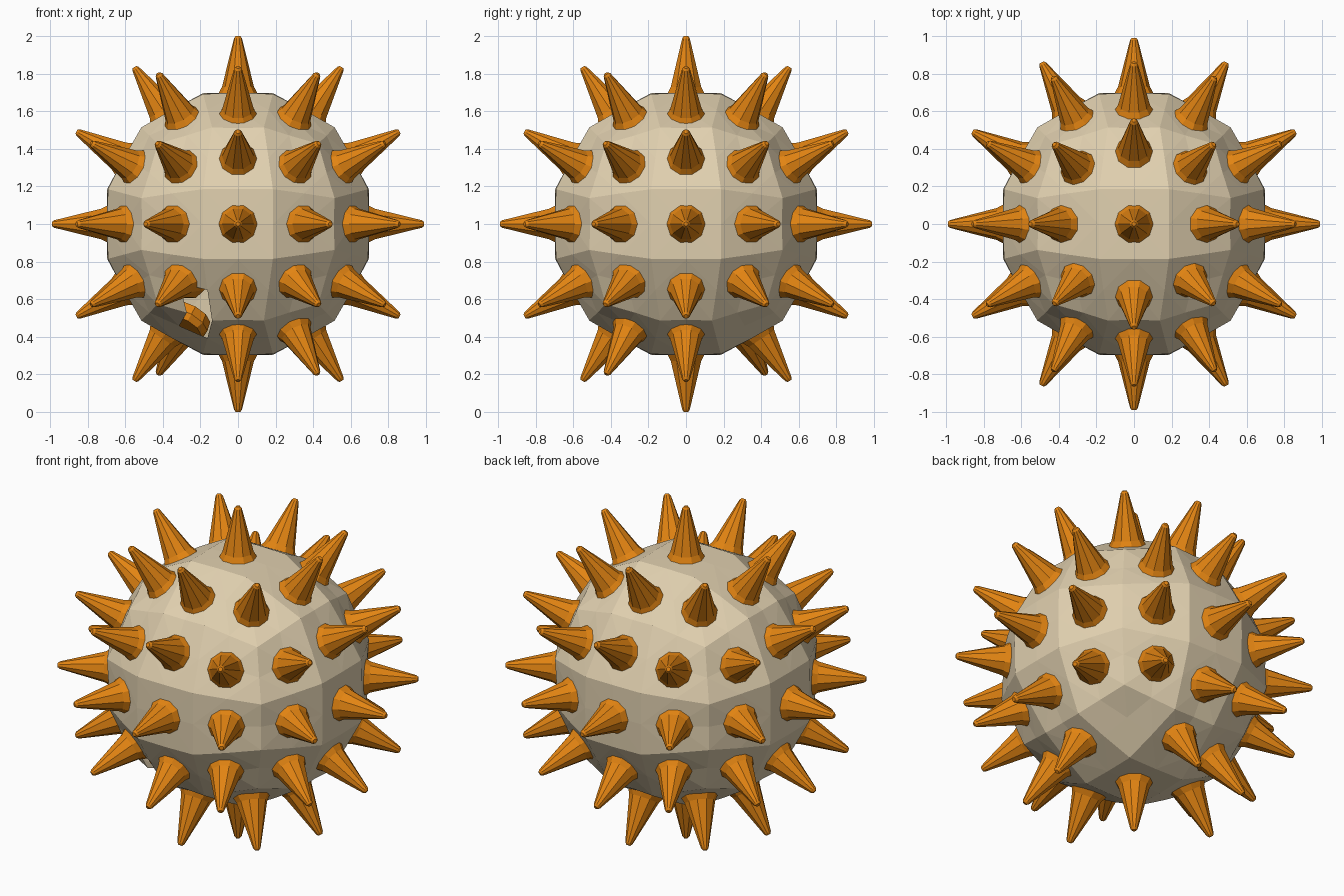
import bpy, bmesh, math
from mathutils import Vector

if "Cube" in bpy.data.objects:
    bpy.data.objects.remove(bpy.data.objects["Cube"])

C = Vector((0, 0, 1))


def material(name, col):
    m = bpy.data.materials.new(name)
    m.diffuse_color = (*col, 1)
    m.use_nodes = True
    m.node_tree.nodes["Principled BSDF"].inputs["Base Color"].default_value = m.diffuse_color
    return m


SHELL = material("pale tan", (0.75, 0.63, 0.43))
SPIKE = material("orange", (0.76, 0.23, 0.006))


def finish(bm, name, mat):
    me = bpy.data.meshes.new(name)
    bm.to_mesh(me)
    bm.free()
    me.materials.append(mat)
    ob = bpy.data.objects.new(name, me)
    bpy.context.collection.objects.link(ob)
    return ob


def frame(axis, sign):
    """Normal and two tangents of a cube side."""
    n, u, v = Vector(), Vector(), Vector()
    n[axis], u[(axis + 1) % 3], v[(axis + 2) % 3] = sign, 1, sign
    return n, u, v


SIDES = [frame(a, s) for a in range(3) for s in (-1, 1)]

# Body: rounded cube of 3 x 3 nearly flat panels per side, each split in four
bm = bmesh.new()
T = [math.tan(math.radians(15 * k)) for k in range(-3, 4)]
for n, u, v in SIDES:
    grid = []
    for i in range(7):
        row = []
        for j in range(7):
            r = 0.74 - 0.02 * (i % 2 + j % 2)    # panel middles sit lower
            row.append(bm.verts.new(C + (n + T[i] * u + T[j] * v).normalized() * r))
        grid.append(row)
    for i in range(6):
        for j in range(6):
            bm.faces.new((grid[i][j], grid[i + 1][j], grid[i + 1][j + 1], grid[i][j + 1]))
bmesh.ops.remove_doubles(bm, verts=bm.verts, dist=0.001)
# Broken opening low on the front left
hole = C + Vector((-0.2, -0.49, -0.5))
gap = [f for f in bm.faces if (f.calc_center_median() - hole).length < 0.14]
bmesh.ops.delete(bm, geom=gap, context='FACES')
bmesh.ops.triangulate(bm, faces=bm.faces)
finish(bm, "body_shell", SHELL)


def add_spike(bm, d, tip, stub=False):
    """Ten-sided spike with a flared collar, along direction d."""
    prof = [(0.60, 0.118), (0.655, 0.127), (0.69, 0.106), (0.73, 0.085),
            (tip - 0.012, 0.021), (tip, 0.012)]
    if stub:
        prof = prof[:3]
    q = d.to_track_quat('Z', 'Y')
    rings = []
    for h, r in prof:
        rings.append([bm.verts.new(C + q @ Vector((r * math.cos(a), r * math.sin(a), h)))
                      for a in (math.tau * k / 10 for k in range(10))])
    for lo, hi in zip(rings, rings[1:]):
        for k in range(10):
            m = (k + 1) % 10
            bm.faces.new((lo[k], lo[m], hi[m], hi[k]))
    bm.faces.new(rings[0][::-1])
    bm.faces.new(rings[-1])


# Spikes: one per body panel, nine on each side
bm = bmesh.new()
for n, u, v in SIDES:
    for i in (-1, 0, 1):
        for j in (-1, 0, 1):
            vertical = abs(n.z) > 0.5
            if i and j:
                t = 0.53 if vertical else 0.55
            else:
                t = 0.66 if vertical else 0.572
            d = (n + t * (i * u + j * v)).normalized()
            # two snapped spikes underneath
            stub = n.z < -0.5 and i != 0 and j != 0 and d.x * d.y > 0
            add_spike(bm, d, 1.0 if vertical else 0.99, stub)
finish(bm, "spikes", SPIKE)
